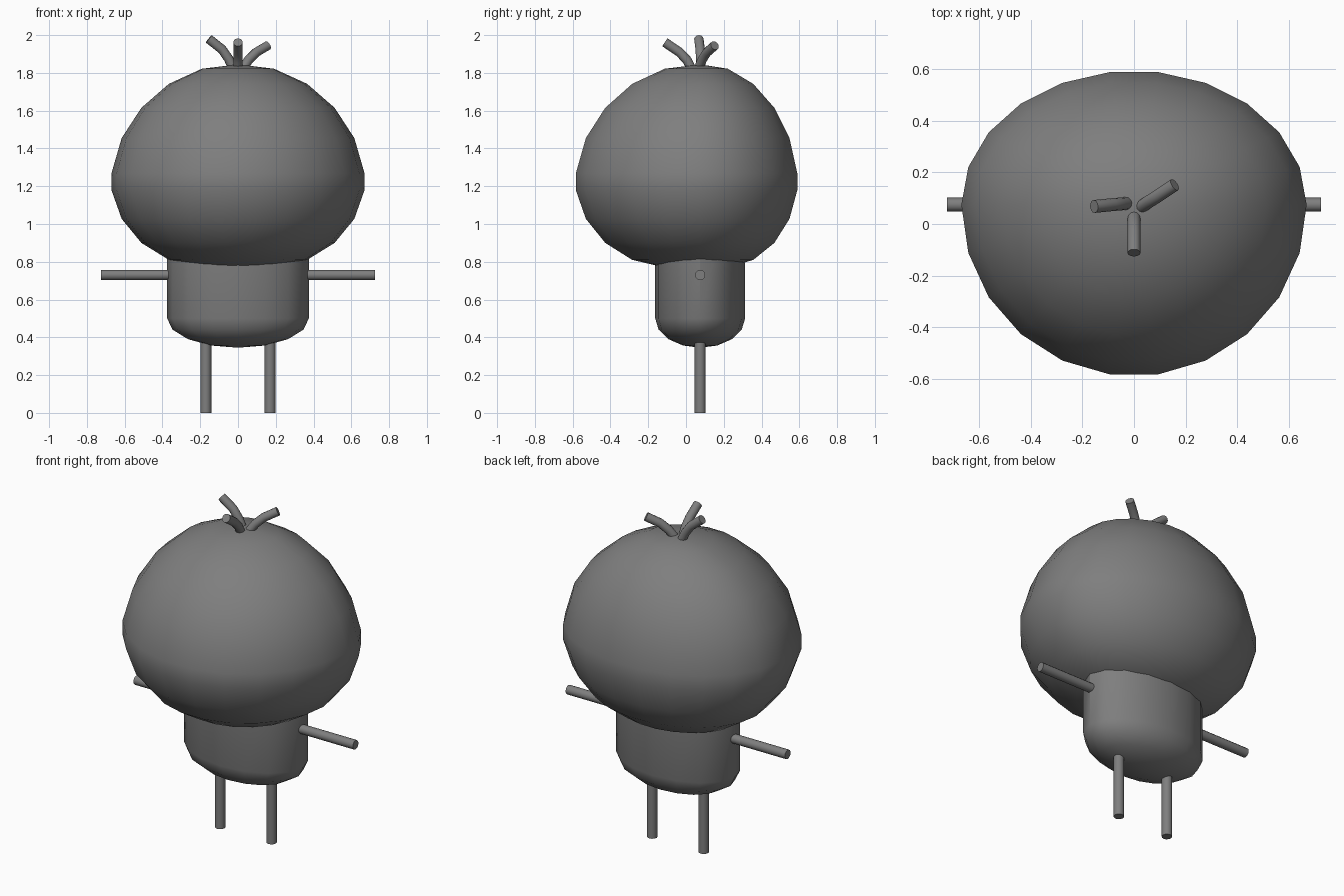
import bpy, bmesh, math
from mathutils import Vector

if "Cube" in bpy.data.objects:
    bpy.data.objects.remove(bpy.data.objects["Cube"])

CY = 0.075  # depth position of the figure's axis

grey = bpy.data.materials.new("mid grey")
grey.diffuse_color = (0.21, 0.21, 0.21, 1)
grey.use_nodes = True
grey.node_tree.nodes["Principled BSDF"].inputs["Base Color"].default_value = grey.diffuse_color


def finish(name, bm, angle=40):
    bmesh.ops.recalc_face_normals(bm, faces=bm.faces)
    me = bpy.data.meshes.new(name)
    bm.to_mesh(me)
    bm.free()
    me.materials.append(grey)
    ob = bpy.data.objects.new(name, me)
    bpy.context.collection.objects.link(ob)
    bpy.ops.object.select_all(action='DESELECT')
    ob.select_set(True)
    bpy.context.view_layer.objects.active = ob
    bpy.ops.object.shade_smooth_by_angle(angle=math.radians(angle))
    return ob


def skin(bm, loops):
    """Join rings of vertices; a ring of one vertex is a pole."""
    for a, b in zip(loops, loops[1:]):
        n = max(len(a), len(b))
        for j in range(n):
            k = (j + 1) % n
            if len(a) == 1:
                bm.faces.new((a[0], b[j], b[k]))
            elif len(b) == 1:
                bm.faces.new((a[j], a[k], b[0]))
            else:
                bm.faces.new((a[j], a[k], b[k], b[j]))


def stacked(name, rings, sides, rx, front, back, angle):
    """Rings of (z, scale) around the axis, with separate front and back depth."""
    bm = bmesh.new()
    loops = []
    for z, s in rings:
        if s == 0:
            loops.append([bm.verts.new((0, CY, z))])
            continue
        loop = []
        for j in range(sides):
            t = 2 * math.pi * j / sides
            d = back if math.sin(t) > 0 else front
            loop.append(bm.verts.new((rx * s * math.cos(t), CY + d * s * math.sin(t), z)))
        loops.append(loop)
    skin(bm, loops)
    return finish(name, bm, angle)


def tube(name, pts, r, sides=12):
    """Capped round tube through a few points."""
    pts = [Vector(p) for p in pts]
    bm = bmesh.new()
    loops = []
    for i, p in enumerate(pts):
        d = (pts[min(i + 1, len(pts) - 1)] - pts[max(i - 1, 0)]).normalized()
        q = d.to_track_quat('Z', 'Y')
        loops.append([bm.verts.new(p + q @ Vector((r * math.cos(2 * math.pi * j / sides),
                                                   r * math.sin(2 * math.pi * j / sides), 0)))
                      for j in range(sides)])
    skin(bm, loops)
    bm.faces.new(loops[0])
    bm.faces.new(loops[-1])
    return finish(name, bm, 50)


# Head: egg with a taller top and a flatter back and underside
heights = [1.845, 1.822, 1.742, 1.615, 1.455, 1.268, 1.18, 1.027, 0.9, 0.81, 0.77, 0.755]
head = [(z, math.sin(math.pi * i / 11) if 0 < i < 11 else 0) for i, z in enumerate(heights)]
stacked("head", head, 22, 0.677, 0.672, 0.525, 60)

# Body: oval column with a rounded bottom
body = [(0.345, 0)]
body += [(0.5 - 0.155 * math.cos(math.pi * i / 8), math.sin(math.pi * i / 8)) for i in range(1, 5)]
body += [(0.9, 1), (0.92, 0)]
stacked("body", body, 16, 0.375, 0.238, 0.238, 33)

# Arms and legs
for side, s in (("left", -1), ("right", 1)):
    tube(side + "_arm", [(s * 0.33, CY, 0.73), (s * 0.725, CY, 0.73)], 0.027)
    tube(side + "_leg", [(s * 0.17, CY, 0), (s * 0.17, CY, 0.42)], 0.029)

# Hair tufts
tufts = {
    "left_tuft": [(-0.025, 0.08, 1.82), (-0.05, 0.078, 1.875), (-0.085, 0.075, 1.925), (-0.155, 0.068, 1.98)],
    "right_tuft": [(0.025, 0.065, 1.82), (0.055, 0.085, 1.868), (0.095, 0.11, 1.908), (0.158, 0.152, 1.945)],
    "front_tuft": [(0, 0.03, 1.82), (0, 0.005, 1.868), (0, -0.035, 1.91), (0, -0.112, 1.962)],
}
for name, pts in tufts.items():
    tube(name, pts, 0.025)
